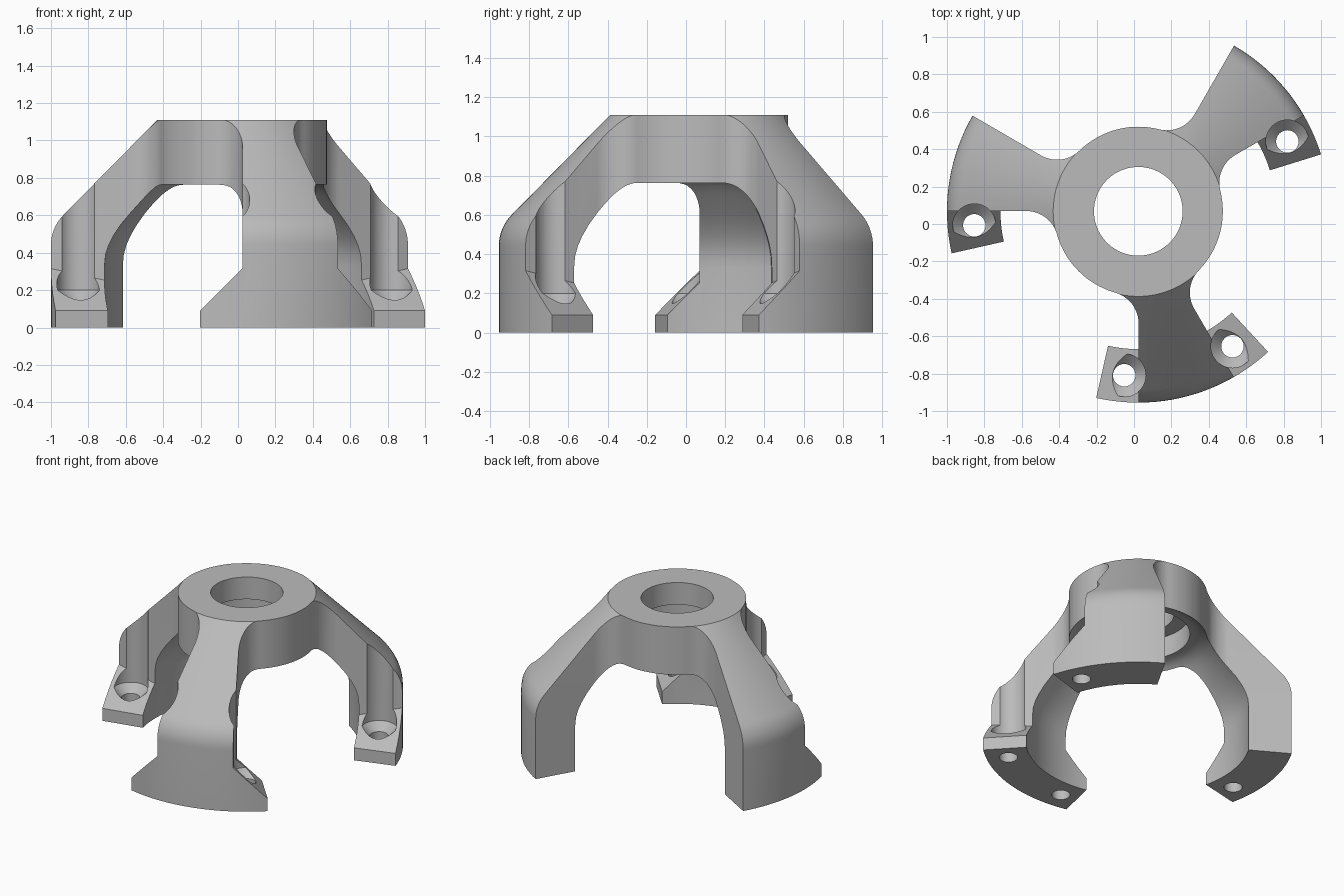
import bpy, bmesh
from math import sin, cos, pi, radians, atan2, hypot
from mathutils import Vector, Matrix

cube = bpy.data.objects.get("Cube")
if cube:
    bpy.data.objects.remove(cube, do_unlink=True)

CENTRE = Vector((0.023, 0.068, 0))
R_OUT, R_IN, R_HUB = 1.023, 0.737, 0.452
FILLET, FILLET_START = 0.17, 0.6
FOOT_ANGLE, HOLE_ANGLE, HOLE_R = 12.7, 4.9, 0.88

grey = bpy.data.materials.new("plain grey")
grey.use_nodes = True
colour = (0.5, 0.5, 0.5, 1)
grey.diffuse_color = colour
grey.node_tree.nodes["Principled BSDF"].inputs["Base Color"].default_value = colour


def make(name, bm):
    bmesh.ops.recalc_face_normals(bm, faces=bm.faces)
    mesh = bpy.data.meshes.new(name)
    bm.to_mesh(mesh)
    bm.free()
    mesh.materials.append(grey)
    obj = bpy.data.objects.new(name, mesh)
    obj.location = CENTRE
    bpy.context.collection.objects.link(obj)
    return obj


def lathe(name, profile, steps, offset=(0, 0, 0)):
    """Revolve a closed (radius, height) outline about a vertical axis."""
    bm = bmesh.new()
    rings = []
    for i in range(steps):
        a = 2 * pi * i / steps
        rings.append([bm.verts.new((r * cos(a), r * sin(a), z)) for r, z in profile])
    n = len(profile)
    for i in range(steps):
        p, q = rings[i], rings[(i + 1) % steps]
        for j in range(n):
            k = (j + 1) % n
            bm.faces.new((p[j], p[k], q[k], q[j]))
    bmesh.ops.remove_doubles(bm, verts=bm.verts, dist=1e-5)
    bmesh.ops.translate(bm, verts=bm.verts, vec=offset)
    return make(name, bm)


def prism(name, points, move):
    """Extrude a closed outline of 3D points along a vector."""
    bm = bmesh.new()
    face = bm.faces.new([bm.verts.new(p) for p in points])
    ext = bmesh.ops.extrude_face_region(bm, geom=[face])
    verts = [v for v in ext["geom"] if isinstance(v, bmesh.types.BMVert)]
    bmesh.ops.translate(bm, verts=verts, vec=move)
    return make(name, bm)


def boolean(target, tool, operation):
    mod = target.modifiers.new(operation.lower(), "BOOLEAN")
    mod.object, mod.operation, mod.solver = tool, operation, "EXACT"
    bpy.context.view_layer.objects.active = target
    bpy.ops.object.modifier_apply(modifier=mod.name)
    bpy.data.objects.remove(tool, do_unlink=True)


def polar(r, degrees, z=0):
    return Vector((r * cos(radians(degrees)), r * sin(radians(degrees)), z))


# Domed shell with stepped bore
bend = 0.095
outer = [(R_HUB + 0.003, 1.11)]
for i in range(9):
    t = radians(45 * (1 - i / 8))
    rad = bend / 0.4142
    outer.append((R_OUT - rad + rad * cos(t), 0.44 + rad * sin(t)))
inner = [(R_IN, 0.33), (0.731, 0.39), (0.715, 0.44), (0.69, 0.49), (0.65, 0.55),
         (0.6, 0.61), (0.555, 0.66), (0.51, 0.71), (0.47, 0.75), (0.43, 0.78), (0.38, 0.797)]
profile = ([(0.237, 1.11)] + outer + [(R_OUT, 0), (R_IN, 0)] + inner
           + [(0.34, 0.8), (0.34, 0.95), (0.237, 0.95)])
bracket = lathe("three_leg_bracket", profile, 144)


# Plan outline: round hub with three filleted wedge legs
def fillet(edge, side):
    u, n = polar(1, edge), polar(1, edge + 90 * side)
    c = u * FILLET_START + n * FILLET
    back, end = -c.normalized(), -n
    sweep = back.angle(end)
    turn = 1 if back.cross(end).z > 0 else -1
    return [c + Matrix.Rotation(turn * sweep * i / 12, 3, "Z") @ back * (c.length - R_HUB)
            for i in range(13)]


outline = []
tangent = atan2(FILLET, FILLET_START) * 180 / pi
for centre in (45, 165, 285):
    lo, hi = centre - 15, centre + 15
    outline += fillet(lo, -1) + [polar(1.2, lo), polar(1.2, hi)] + fillet(hi, 1)[::-1]
    gap = 90 - 2 * tangent
    outline += [polar(R_HUB, hi + tangent + gap * i / 20) for i in range(1, 20)]
limit = prism("plan_limit", [p + Vector((0, 0, -0.2)) for p in outline], (0, 0, 1.6))

# Feet: sloped wedges beside the legs (leg edge angle, side)
feet = [(30, -1), (180, 1), (270, -1), (300, 1)]
for edge, side in feet:
    end = edge + side * FOOT_ANGLE
    along, inward = polar(1, end), polar(1, end - 90 * side)
    section = [(0, -0.1), (0, 0.09), (0.28, 0.37), (0.28, -0.1)]
    pts = [along * 0.55 + inward * d + Vector((0, 0, z)) for d, z in section]
    boolean(limit, prism("foot_wedge", pts, along * 0.6), "UNION")
boolean(bracket, limit, "INTERSECT")

# Countersunk screw holes with tool clearance above
screw = [(0, -0.1), (0.06, -0.1), (0.06, 0.145), (0.115, 0.2), (0.115, 1.3), (0, 1.3)]
for edge, side in feet:
    tool = lathe("screw_hole", screw, 40, polar(HOLE_R, edge + side * HOLE_ANGLE))
    boolean(bracket, tool, "DIFFERENCE")

# Smooth shading with crisp edges
bpy.ops.object.select_all(action="DESELECT")
bracket.select_set(True)
bpy.context.view_layer.objects.active = bracket
bpy.ops.object.shade_smooth_by_angle(angle=radians(25))
